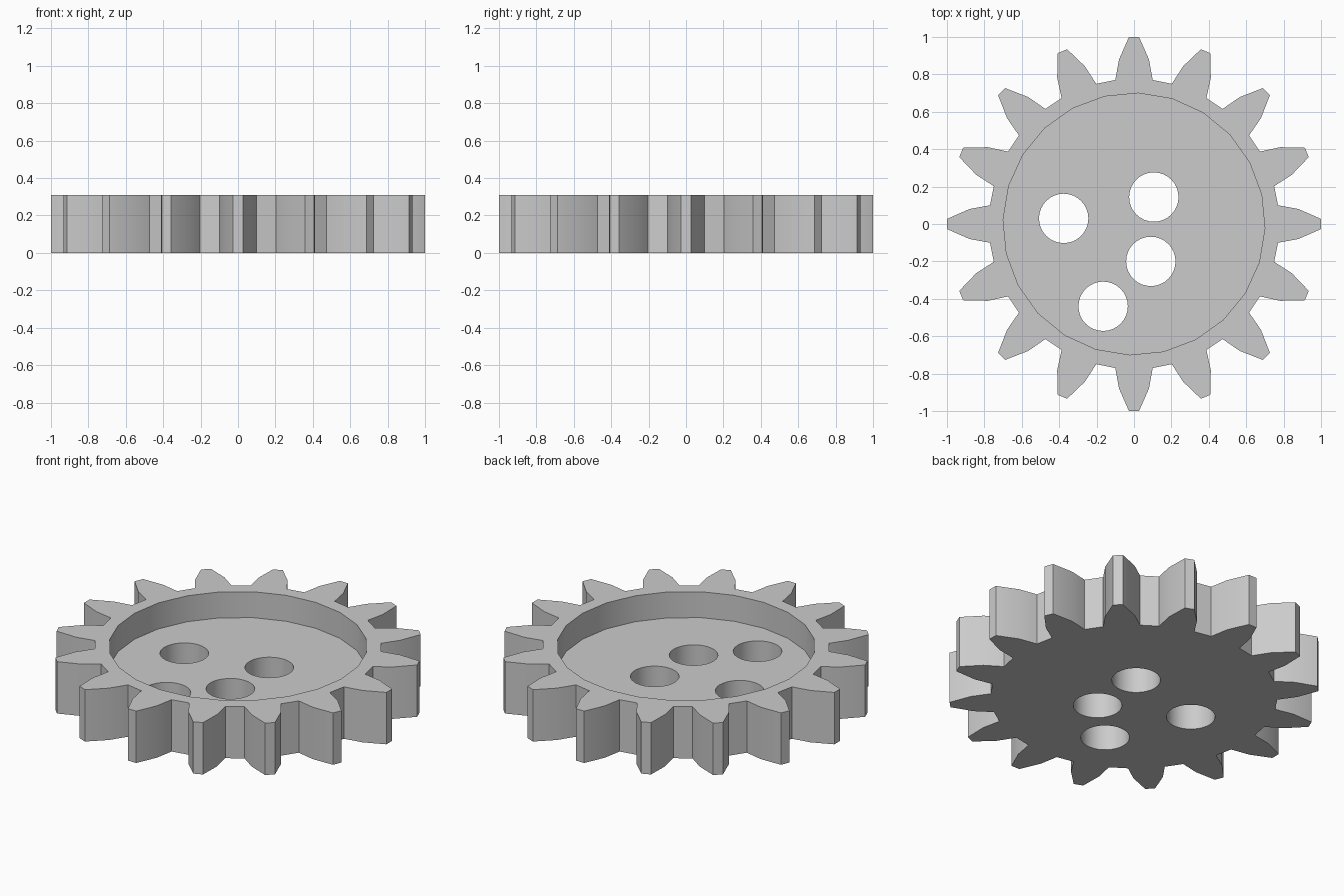
import bpy
import bmesh
from math import radians
from mathutils import Matrix, Vector

if "Cube" in bpy.data.objects:
    bpy.data.objects.remove(bpy.data.objects["Cube"], do_unlink=True)

TEETH = 16
HEIGHT = 0.31
FLOOR = 0.155
# One tooth flank as (radius, half width), from root to tip
FLANK = [(0.77, 0.10), (0.88, 0.08), (1.0, 0.027)]
HOLES = [(-0.376, 0.03), (0.106, 0.144), (0.09, -0.2), (-0.165, -0.44)]

grey = bpy.data.materials.new("plain grey")
grey.use_nodes = True
colour = (0.6, 0.6, 0.6, 1)
grey.diffuse_color = colour
grey.node_tree.nodes["Principled BSDF"].inputs["Base Color"].default_value = colour


def new_object(name, bm):
    bmesh.ops.recalc_face_normals(bm, faces=bm.faces)
    mesh = bpy.data.meshes.new(name)
    bm.to_mesh(mesh)
    bm.free()
    mesh.materials.append(grey)
    obj = bpy.data.objects.new(name, mesh)
    bpy.context.collection.objects.link(obj)
    return obj


def cut_cylinder(target, centre, radius, sides, bottom, turn=0):
    """Subtract an upright cylinder that runs from bottom to above the gear."""
    depth = HEIGHT + 0.1 - bottom
    place = Matrix.Translation((*centre, bottom + depth / 2)) @ Matrix.Rotation(turn, 4, 'Z')
    bm = bmesh.new()
    bmesh.ops.create_cone(bm, cap_ends=True, segments=sides, radius1=radius,
                          radius2=radius, depth=depth, matrix=place)
    cutter = new_object("cutter", bm)
    cutter.hide_render = True
    mod = target.modifiers.new("cut", 'BOOLEAN')
    mod.operation = 'DIFFERENCE'
    mod.solver = 'EXACT'
    mod.object = cutter
    bpy.ops.object.modifier_apply(modifier=mod.name)
    bpy.data.objects.remove(cutter, do_unlink=True)


# Toothed body: repeat the tooth outline around the axis and extrude it
tooth = [Vector((r, -w, 0)) for r, w in FLANK]
tooth += [Vector((r, w, 0)) for r, w in reversed(FLANK)]
bm = bmesh.new()
outline = []
for i in range(TEETH):
    spin = Matrix.Rotation(radians(360 / TEETH * i), 3, 'Z')
    outline += [bm.verts.new(spin @ p) for p in tooth]
base = bm.faces.new(outline)
extruded = bmesh.ops.extrude_face_region(bm, geom=[base], use_keep_orig=True)
top_verts = [v for v in extruded["geom"] if isinstance(v, bmesh.types.BMVert)]
bmesh.ops.translate(bm, verts=top_verts, vec=(0, 0, HEIGHT))
gear = new_object("gear", bm)
bpy.ops.object.select_all(action='DESELECT')
gear.select_set(True)
bpy.context.view_layer.objects.active = gear

# Round recess in the top, then the four through holes
cut_cylinder(gear, (0, 0), 0.7, 24, FLOOR, radians(-2))
for centre in HOLES:
    cut_cylinder(gear, centre, 0.132, 32, -0.1)

bpy.ops.object.shade_smooth_by_angle(angle=radians(30))
